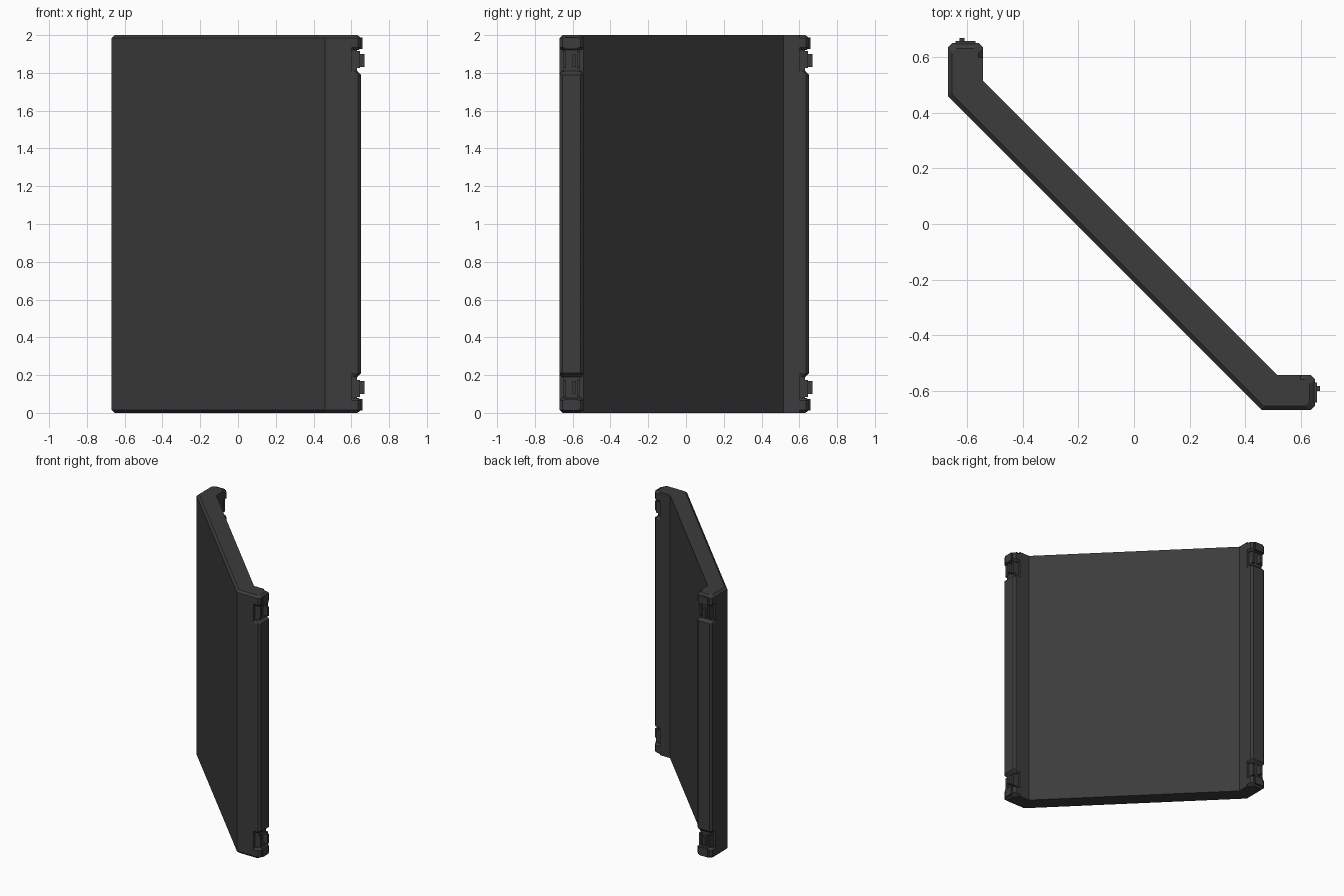
import bpy, bmesh

if "Cube" in bpy.data.objects:
    bpy.data.objects.remove(bpy.data.objects["Cube"])

dark = bpy.data.materials.new("dark_grey")
dark.diffuse_color = (0.045, 0.045, 0.047, 1)
dark.use_nodes = True
dark.node_tree.nodes["Principled BSDF"].inputs["Base Color"].default_value = dark.diffuse_color


def loft(name, rings, swap=False):
    """Closed solid through stacked rings [(z, [(x, y), ...]), ...]; swap trades x and y."""
    bm = bmesh.new()
    rows = [[bm.verts.new((y, x, z) if swap else (x, y, z)) for x, y in pts] for z, pts in rings]
    n = len(rows[0])
    for a, b in zip(rows, rows[1:]):
        for i in range(n):
            j = (i + 1) % n
            bm.faces.new((a[i], a[j], b[j], b[i]))
    bm.faces.new(rows[0][::-1])
    bm.faces.new(rows[-1])
    bmesh.ops.recalc_face_normals(bm, faces=bm.faces)
    me = bpy.data.meshes.new(name)
    bm.to_mesh(me)
    bm.free()
    me.materials.append(dark)
    ob = bpy.data.objects.new(name, me)
    bpy.context.collection.objects.link(ob)
    return ob


def panel_outline(c):
    # diagonal wall with a short straight lip at each end; c insets the outer side
    o = -0.67 + c
    k = 0.46 + c * 0.41
    return [(0.6, o), (k, o), (o, k), (o, 0.6), (-0.543, 0.6), (-0.543, 0.515),
            (0.515, -0.543), (0.6, -0.543)]


def lip(x, c=0.0):
    # end cross-section with chamfered corners
    a, b, k = -0.67 + c, -0.543 - c, 0.016
    return [(0.6, a), (x - k, a), (x, a + k), (x, b - k), (x - k, b), (0.6, b)]


def rect(x0, x1, y0, y1):
    return [(x0, y0), (x1, y0), (x1, y1), (x0, y1)]


# main wall panel, chamfered along the outer top and bottom edges
loft("wall_panel", [(0, panel_outline(0.016)), (0.016, panel_outline(0)),
                    (1.984, panel_outline(0)), (2, panel_outline(0.016))])

for swap, end, pin_y in ((False, "right", -0.592), (True, "back", -0.619)):
    # long edge strip between the latches
    loft(end + "_edge_strip", [(0.19, lip(0.63, 0.012)), (0.21, lip(0.652)),
                               (1.79, lip(0.652)), (1.81, lip(0.63, 0.012))], swap)
    for up in (False, True):
        tag = end + ("_top_" if up else "_bottom_")
        f = (lambda z: 2 - z) if up else (lambda z: z)
        # corner block
        loft(tag + "corner_block", [(f(0.0), lip(0.632, 0.016)), (f(0.016), lip(0.652)),
                                    (f(0.066), lip(0.652)), (f(0.08), lip(0.638, 0.012))], swap)
        # latch body, its two side rails and the end plate
        loft(tag + "latch_body", [(f(0.07), rect(0.59, 0.63, -0.65, -0.563)),
                                  (f(0.2), rect(0.59, 0.63, -0.65, -0.563))], swap)
        for n, y in (("outer", -0.643), ("inner", -0.57)):
            loft(tag + n + "_rail", [(f(0.085), rect(0.6, 0.645, y - 0.008, y + 0.008)),
                                     (f(0.175), rect(0.6, 0.645, y - 0.008, y + 0.008))], swap)
        loft(tag + "end_plate", [(f(0.012), rect(0.625, 0.658, -0.642, -0.571)),
                                 (f(0.074), rect(0.625, 0.658, -0.642, -0.571))], swap)
        # protruding pin
        loft(tag + "pin", [(f(0.1), rect(0.62, 0.67, pin_y - 0.009, pin_y + 0.009)),
                           (f(0.17), rect(0.62, 0.67, pin_y - 0.009, pin_y + 0.009))], swap)
